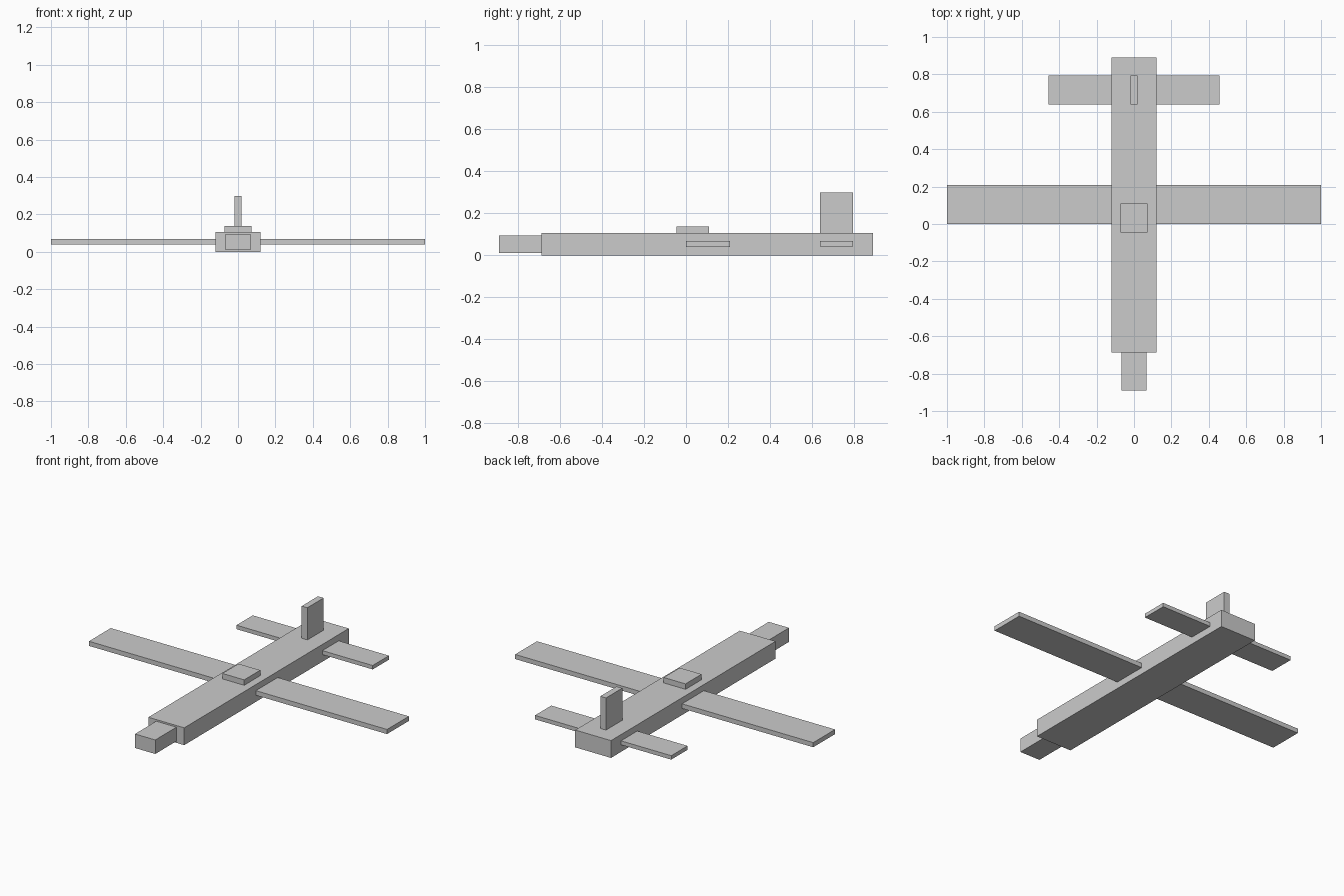
import bpy

if "Cube" in bpy.data.objects:
    bpy.data.objects.remove(bpy.data.objects["Cube"])


def box(name, x, y, z):
    """Box spanning -x..x, y[0]..y[1], z[0]..z[1]."""
    bpy.ops.mesh.primitive_cube_add(
        size=1, location=(0, (y[0] + y[1]) / 2, (z[0] + z[1]) / 2))
    ob = bpy.context.object
    ob.name = name
    ob.scale = (2 * x, y[1] - y[0], z[1] - z[0])
    bpy.ops.object.transform_apply(location=False, rotation=False, scale=True)
    return ob


# Body
box("fuselage", 0.12, (-0.687, 0.89), (0.0, 0.105))
box("nose", 0.068, (-0.89, -0.687), (0.01, 0.095))
box("canopy", 0.073, (-0.045, 0.109), (0.105, 0.138))

# Lifting surfaces, each running straight through the fuselage
box("main_wing", 1.0, (0.0, 0.209), (0.04, 0.068))
box("tailplane", 0.457, (0.638, 0.794), (0.043, 0.067))

# Upright tail fin
box("tail_fin", 0.019, (0.638, 0.794), (0.105, 0.3))
